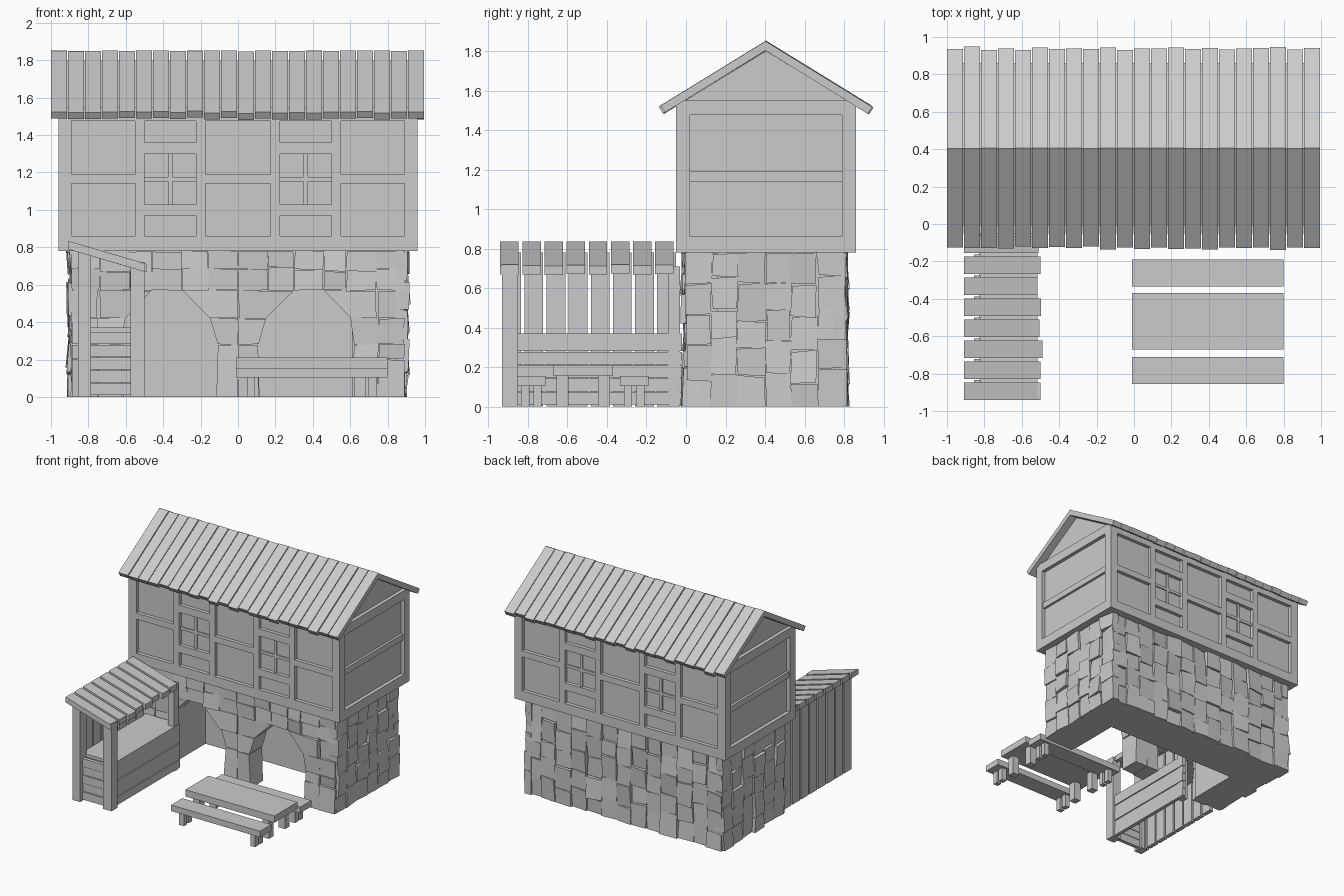
import bpy, bmesh, math, random
from mathutils import Vector

if "Cube" in bpy.data.objects:
    bpy.data.objects.remove(bpy.data.objects["Cube"])

random.seed(4)
R = lambda a: random.uniform(-a, a)


def finish(name, bm):
    bmesh.ops.recalc_face_normals(bm, faces=bm.faces)
    me = bpy.data.meshes.new(name)
    bm.to_mesh(me)
    bm.free()
    ob = bpy.data.objects.new(name, me)
    bpy.context.collection.objects.link(ob)
    return ob


def prism(bm, front, back):
    """Closed solid between two matching loops of points."""
    a = [bm.verts.new(p) for p in front]
    b = [bm.verts.new(p) for p in back]
    n = len(a)
    bm.faces.new(a)
    bm.faces.new(b[::-1])
    for i in range(n):
        bm.faces.new((a[i], b[i], b[(i + 1) % n], a[(i + 1) % n]))


def box(bm, x0, x1, y0, y1, z0, z1):
    loop = [(x0, y0), (x1, y0), (x1, y1), (x0, y1)]
    prism(bm, [(x, y, z0) for x, y in loop], [(x, y, z1) for x, y in loop])


def boxes(name, items):
    bm = bmesh.new()
    for it in items:
        box(bm, *it)
    return finish(name, bm)


def stone(bm, poly, place, depth, jitter=0.008):
    """Rough block: outline in wall coordinates (u, v), pushed out from the wall."""
    c = sum((Vector(p) for p in poly), Vector((0, 0))) / len(poly)
    out, base = [], []
    lift, tu, tv = R(0.012), R(0.09), R(0.09)
    for p in poly:
        q = c + (Vector(p) - c) * 0.985 + Vector((R(jitter), R(jitter)))
        v = min(max(q.y, 0), 0.785)
        if p[1] == 0:
            v = 0
        d = lift + tu * (q.x - c.x) + tv * (q.y - c.y) + R(0.004)
        out.append(place(q.x, v, d))
        base.append(place(q.x, v, -depth))
    prism(bm, out, base)


def stone_wall(name, place, u0, u1, cols):
    """Columns of stones with uneven course heights."""
    bm = bmesh.new()
    w = (u1 - u0) / cols
    edges = [u0] + [u0 + w * i + R(0.012) for i in range(1, cols)] + [u1]
    for i in range(cols):
        shift = (i % 2) * 0.035 - 0.02
        zs = [0] + [0.157 * k + shift + R(0.02) for k in range(1, 5)] + [0.78]
        for k in range(5):
            a, b = edges[i], edges[i + 1]
            stone(bm, [(a, zs[k]), (b, zs[k]), (b, zs[k + 1]), (a, zs[k + 1])], place, 0.06)
    return finish(name, bm)


# Stone ground floor: outer walls
stone_wall("stone_wall_right", lambda u, v, d: (0.9 + d, u, v), 0.0, 0.81, 6)
stone_wall("stone_wall_left", lambda u, v, d: (-0.9 - d, u, v), 0.0, 0.81, 6)
stone_wall("stone_wall_back", lambda u, v, d: (u, 0.81 + d, v), -0.89, 0.89, 13)

# Wall cores around the recessed room
boxes("stone_core", [(-0.87, 0.87, 0.45, 0.78, 0, 0.78),
                     (-0.87, -0.61, 0.02, 0.45, 0, 0.78),
                     (0.61, 0.87, 0.02, 0.45, 0, 0.78)])

# Front stones: pier, arches and jambs, mirrored left to right
half = [[(0, 0), (.115, 0), (.11, .28), (0, .28)],
        [(0, .28), (.11, .28), (.15, .42), (0, .42)],
        [(0, .42), (.15, .42), (.30, .57), (0, .57)],
        [(.46, .57), (.60, .42), (.74, .42), (.74, .57)],
        [(.60, .42), (.62, .28), (.75, .28), (.75, .42)]]
cuts = [0, .16, .30, .46, .58, .74, .89]
for a, b in zip(cuts, cuts[1:]):
    m = 0.68 + R(0.015)
    half += [[(a, .57), (b, .57), (b, m), (a, m)], [(a, m), (b, m), (b, .78), (a, .78)]]
for lo, hi in ((0, .2), (.2, .28), (.28, .42), (.42, .57)):
    half.append([(.75, lo), (.89, lo), (.89, hi), (.75, hi)])
    if hi < .3:
        half.append([(.62, lo), (.75, lo), (.75, hi), (.62, hi)])
bm = bmesh.new()
for side in (-1, 1):
    for poly in half:
        stone(bm, [(side * x, z) for x, z in poly],
              lambda u, v, d: (u, -0.01 - d, v), 0.17, 0.004)
finish("front_arch_stones", bm)

# Upper floor: plaster core with gable ends
bm = bmesh.new()
gable = [(-0.02, .785), (0.83, .785), (0.83, 1.54), (0.405, 1.80), (-0.02, 1.54)]
prism(bm, [(-0.93, y, z) for y, z in gable], [(0.93, y, z) for y, z in gable])
finish("upper_floor_core", bm)

# Timber framing on the long sides
beams, bars = [], []
for y0, y1 in ((-0.05, -0.01), (0.82, 0.86)):
    beams += [(-0.96, 0.96, y0, y1, .78, .86), (-0.96, 0.96, y0, y1, 1.475, 1.55)]
    for s in (-1, 1):
        for a, b in ((.89, .96), (.50, .55), (.175, .225)):
            beams.append((min(s * a, s * b), max(s * a, s * b), y0, y1, .86, 1.475))
        x0, x1 = sorted((s * .225, s * .50))
        beams += [(x0, x1, y0, y1, .97, 1.03), (x0, x1, y0, y1, 1.30, 1.36)]
        a, b = sorted((s * .55, s * .89))
        beams.append((a, b, y0, y1, 1.14, 1.19))
        # window glazing bars
        c = (x0 + x1) / 2
        bars += [(c - .012, c + .012, y0 + .015, y1 - .015, 1.03, 1.30),
                 (x0, x1, y0 + .015, y1 - .015, 1.153, 1.177)]
    beams.append((-.175, .175, y0, y1, 1.14, 1.19))
# Framing on the short sides
for x0, x1 in ((-0.96, -0.92), (0.92, 0.96)):
    beams += [(x0, x1, -.01, .82, .78, .86), (x0, x1, -.01, .82, 1.475, 1.55),
              (x0, x1, -.01, .02, .86, 1.475), (x0, x1, .79, .82, .86, 1.475),
              (x0 + .01, x1 - .01, .02, .79, 1.14, 1.19)]
boxes("timber_frame", beams)
boxes("window_bars", bars)

# Roof planks, both slopes
bm = bmesh.new()
n, slope = 22, 0.615
for s in (-1, 1):
    for i in range(n):
        x0 = -1 + 2 * i / n
        x1 = x0 + 2 / n - 0.006
        run = 0.53 + (i % 2) * 0.008 + R(0.006)
        up = R(0.003)
        prof = [(0, 1.85), (run, 1.85 - run * slope),
                (run - 0.022, 1.815 - run * slope), (0, 1.803)]
        prism(bm, [(x0, 0.405 + s * d, z + up) for d, z in prof],
              [(x1, 0.405 + s * d, z + up) for d, z in prof])
finish("roof_planks", bm)

# Market stall: roof slats
bm = bmesh.new()
for i in range(8):
    y0 = -0.94 + i * 0.112
    xe = -0.49 - (i % 2) * 0.02 + R(0.012)
    fall = 0.27 * (xe + 0.91)
    prof = [(-0.91, .835), (xe, .825 - fall), (xe, .78 - fall), (-0.91, .79)]
    prism(bm, [(x, y0, z) for x, z in prof], [(x, y0 + 0.093, z) for x, z in prof])
finish("stall_roof_slats", bm)

# Stall back planks, posts and counter
boxes("stall_back_planks", [(-.855, -.82, -.93 + i * .112, -.835 + i * .112, 0, .78)
                            for i in range(8)])
boxes("stall_posts", [(-.855, -.785, -.93, -.85, 0, .78), (-.575, -.50, -.93, -.85, 0, .72),
                      (-.575, -.52, -.09, -.03, 0, .71)])
boards = [(-.83, -.515, -.86, -.02, .345, .37)]
for k in range(5):
    z = .01 + k * .068
    o = (k % 2) * .005
    boards += [(-.545, -.515 - o, -.86, -.02, z, z + .064),
               (-.80, -.56, -.90 + o, -.87, z, z + .064)]
boxes("stall_counter", boards)

# Picnic table and two benches
def table(name, y0, y1, top, thick, leg, inset):
    parts = [(-.01, .80, y0, y1, top - thick, top)]
    for x in (.05, .74 - leg):
        for y in (y0 + inset, y1 - inset - leg):
            parts.append((x, x + leg, y, y + leg, 0, top - thick))
    boxes(name, parts)


table("table", -.67, -.37, .21, .055, .06, .015)
table("front_bench", -.855, -.71, .155, .05, .042, .02)
table("back_bench", -.335, -.19, .155, .05, .042, .02)
